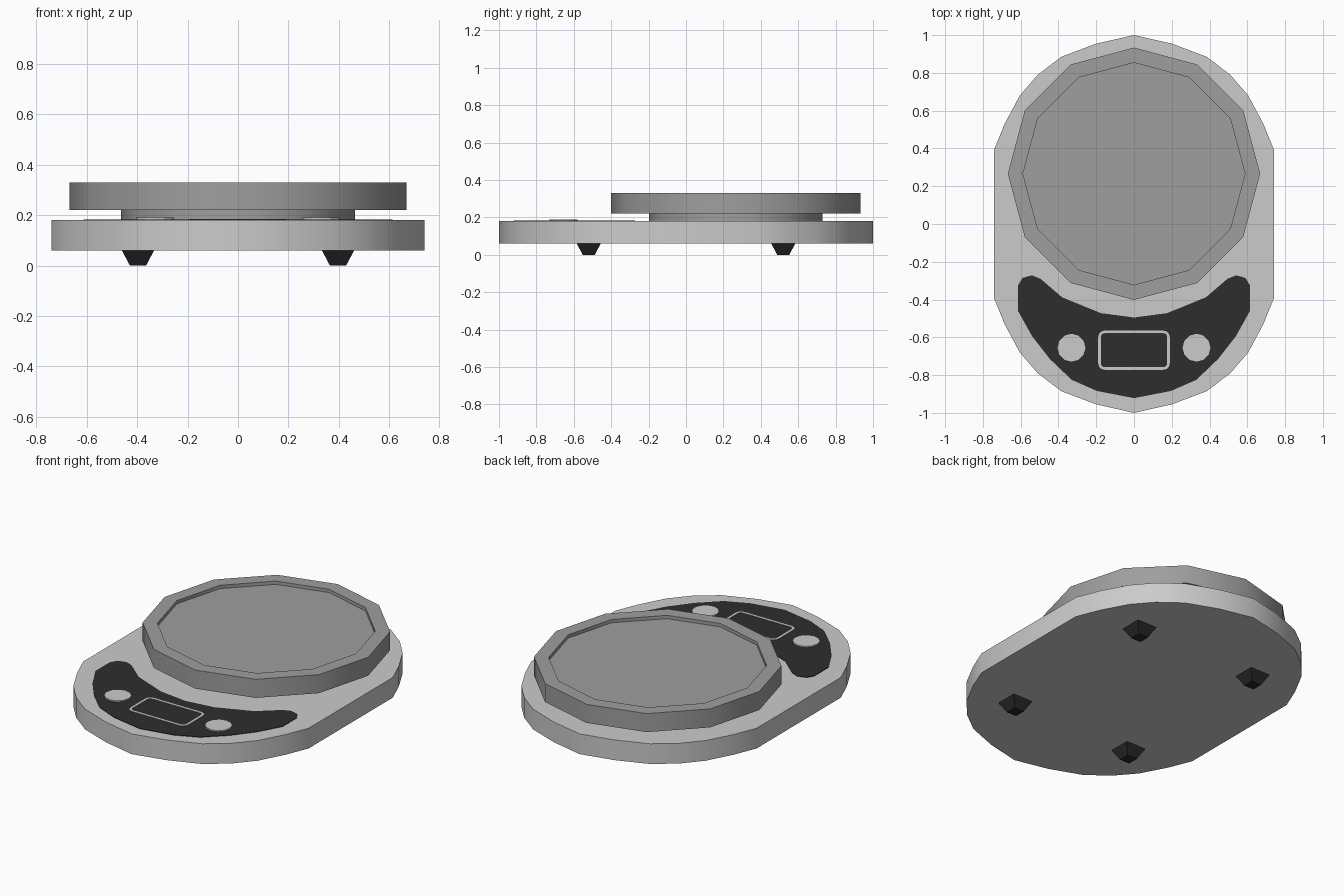
import bpy, bmesh, math

if "Cube" in bpy.data.objects:
    bpy.data.objects.remove(bpy.data.objects["Cube"])


def material(name, v):
    m = bpy.data.materials.new(name)
    m.diffuse_color = (v, v, v, 1)
    m.use_nodes = True
    m.node_tree.nodes["Principled BSDF"].inputs["Base Color"].default_value = m.diffuse_color
    return m


LIGHT = material("light grey", 0.60)
GREY = material("mid grey", 0.345)
DARK = material("dark panel", 0.027)
RUBBER = material("black rubber", 0.020)


def finish(name, bm, mat, smooth=False):
    bmesh.ops.recalc_face_normals(bm, faces=bm.faces)
    me = bpy.data.meshes.new(name)
    bm.to_mesh(me)
    bm.free()
    me.materials.append(mat)
    ob = bpy.data.objects.new(name, me)
    bpy.context.collection.objects.link(ob)
    if smooth:
        bpy.ops.object.select_all(action='DESELECT')
        ob.select_set(True)
        bpy.context.view_layer.objects.active = ob
        bpy.ops.object.shade_smooth_by_angle(angle=math.radians(35))
    return ob


def loft(name, loops, mat, closed=False, smooth=False):
    """Bridge matching loops of 3D points; cap the ends or close into a ring."""
    bm = bmesh.new()
    rings = [[bm.verts.new(p) for p in lp] for lp in loops]
    n = len(rings[0])
    pairs = list(zip(rings, rings[1:]))
    if closed:
        pairs.append((rings[-1], rings[0]))
    for a, b in pairs:
        for i in range(n):
            j = (i + 1) % n
            bm.faces.new((a[i], a[j], b[j], b[i]))
    if not closed:
        bm.faces.new(rings[0][::-1])
        bm.faces.new(rings[-1])
    return finish(name, bm, mat, smooth)


def at(pts, z):
    return [(x, y, z) for x, y in pts]


def circle(r, cx, cy, n=12):
    return [(cx + r * math.cos(2 * math.pi * i / n),
             cy + r * math.sin(2 * math.pi * i / n)) for i in range(n)]


def mirror_x(half):
    """Half outline from x=0 to x=0, completed on the other side."""
    return half + [(-x, y) for x, y in half[-2:0:-1]]


# Body: stadium-like slab
quarter = [(0, 1), (0.20, 0.955), (0.385, 0.885), (0.51, 0.79),
           (0.605, 0.68), (0.685, 0.53), (0.74, 0.395)]
body = mirror_x(quarter + [(x, -y) for x, y in quarter[::-1]])
loft("body", [at(body, 0.06), at(body, 0.18)], LIGHT, smooth=True)

# Neck and weighing platter with recessed top
CY = 0.266
neck = circle(0.464, 0, CY)
loft("neck", [at(neck, 0.175), at(neck, 0.225)], GREY, smooth=True)
rim, well = circle(0.668, 0, CY), circle(0.588, 0, CY)
loft("platter", [at(rim, 0.22), at(rim, 0.33), at(well, 0.33), at(well, 0.31)],
     GREY, smooth=True)

# Crescent control panel
crescent = mirror_x([(0, -0.495), (0.175, -0.472), (0.381, -0.388), (0.495, -0.29),
                     (0.54, -0.272), (0.59, -0.285), (0.614, -0.325), (0.614, -0.46),
                     (0.54, -0.593), (0.446, -0.714), (0.33, -0.825),
                     (0.196, -0.884), (0, -0.922)])
loft("control_panel", [at(crescent, 0.178), at(crescent, 0.183)], DARK)


# Display outline: thin rounded frame
def rounded_rect(hx, hy, r, cy):
    pts = []
    for k, (sx, sy) in enumerate([(1, 1), (-1, 1), (-1, -1), (1, -1)]):
        for s in range(4):
            a = math.radians(90 * k + 30 * s)
            pts.append((sx * (hx - r) + r * math.cos(a),
                        cy + sy * (hy - r) + r * math.sin(a)))
    return pts


outer = rounded_rect(0.190, 0.104, 0.035, -0.668)
inner = rounded_rect(0.176, 0.090, 0.021, -0.668)
loft("display_frame", [at(outer, 0.181), at(outer, 0.185),
                       at(inner, 0.185), at(inner, 0.181)], LIGHT, closed=True)

# Buttons and feet
for side, sx in (("left", -1), ("right", 1)):
    b = circle(0.074, sx * 0.331, -0.655)
    loft("button_" + side, [at(b, 0.18), at(b, 0.19)], LIGHT)
    for end, sy in (("front", -1), ("back", 1)):
        def square(h):
            return [(sx * 0.397 + i * h, sy * 0.52 + j * h)
                    for i, j in ((-1, -1), (1, -1), (1, 1), (-1, 1))]
        loft(f"foot_{end}_{side}", [at(square(0.032), 0), at(square(0.065), 0.062)], RUBBER)
